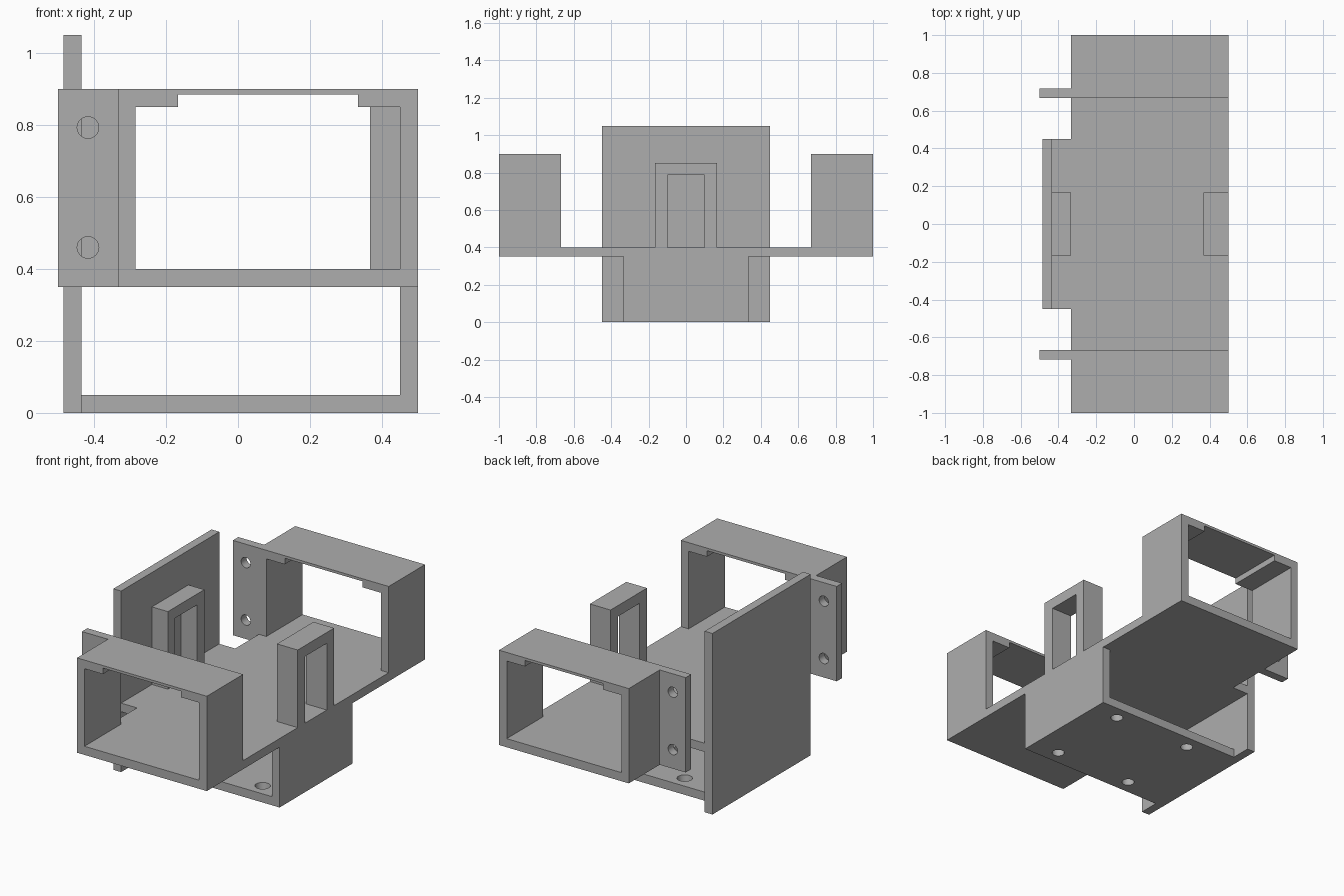
import bpy
import bmesh
from math import radians
from mathutils import Matrix, Vector

old = bpy.data.objects.get("Cube")
if old:
    bpy.data.objects.remove(old, do_unlink=True)

grey = bpy.data.materials.new("plain_grey")
grey.use_nodes = True
colour = (0.42, 0.42, 0.42, 1)
grey.diffuse_color = colour
grey.node_tree.nodes["Principled BSDF"].inputs["Base Color"].default_value = colour


def finish(name, bm):
    bmesh.ops.recalc_face_normals(bm, faces=bm.faces)
    mesh = bpy.data.meshes.new(name)
    bm.to_mesh(mesh)
    bm.free()
    mesh.materials.append(grey)
    obj = bpy.data.objects.new(name, mesh)
    bpy.context.collection.objects.link(obj)
    return obj


def prism(name, outline, axis, start, end):
    """Extrude a flat outline along an axis (0 = x, 1 = y, 2 = z)."""
    bm = bmesh.new()
    verts = []
    for p in outline:
        co = list(p)
        co.insert(axis, start)
        verts.append(bm.verts.new(co))
    face = bm.faces.new(verts)
    new = bmesh.ops.extrude_face_region(bm, geom=[face])["geom"]
    shift = Vector((0, 0, 0))
    shift[axis] = end - start
    moved = [g for g in new if isinstance(g, bmesh.types.BMVert)]
    bmesh.ops.translate(bm, verts=moved, vec=shift)
    return finish(name, bm)


def rect(a0, b0, a1, b1):
    return [(a0, b0), (a1, b0), (a1, b1), (a0, b1)]


def drill(obj, centres, r1, r2, depth, turn):
    """Cut round holes; r1 and r2 are the radii at the two ends of the drill."""
    bm = bmesh.new()
    for c in centres:
        bmesh.ops.create_cone(bm, cap_ends=True, segments=40, radius1=r1, radius2=r2,
                              depth=depth, matrix=Matrix.Translation(c) @ turn)
    cutter = finish("hole_cutter", bm)
    cutter.hide_render = True
    mod = obj.modifiers.new("holes", "BOOLEAN")
    mod.operation = "DIFFERENCE"
    mod.solver = "EXACT"
    mod.object = cutter
    bpy.ops.object.select_all(action="DESELECT")
    bpy.context.view_layer.objects.active = obj
    obj.select_set(True)
    bpy.ops.object.modifier_apply(modifier=mod.name)
    bpy.data.objects.remove(cutter, do_unlink=True)
    bpy.ops.object.shade_smooth_by_angle(angle=radians(30))


# Main dimensions
LEFT, RIGHT, PLATE = -0.333, 0.5, -0.435
FLOOR, DECK, TOP = 0.35, 0.4, 0.9
WALL = 0.05
INNER = 0.667

# Long deck with a wider tab reaching the side plate
prism("deck", [(RIGHT, -1), (RIGHT, 1), (LEFT, 1), (LEFT, 0.45), (PLATE, 0.45),
               (PLATE, -0.45), (LEFT, -0.45), (LEFT, -1)], 2, FLOOR, DECK)

# Tall side plate
prism("side_plate", rect(PLATE - WALL, -0.45, PLATE, 0.45), 0 + 2, 0, 1.05)

# Lower channel: base and one wall, with four tapered screw holes
channel = prism("lower_channel", [(PLATE, 0), (RIGHT, 0), (RIGHT, FLOOR), (RIGHT - WALL, FLOOR),
                                  (RIGHT - WALL, WALL), (PLATE, WALL)], 1, -0.333, 0.333)
drill(channel, [(x, y, WALL / 2) for x in (-0.167, 0.333) for y in (-0.25, 0.25)],
      0.031, 0.043, 0.08, Matrix.Identity(4))

# End frames with a raised recess under the roof, and drilled mounting flanges
frame = [(LEFT, DECK), (LEFT, TOP), (RIGHT, TOP), (RIGHT, DECK), (0.45, DECK),
         (0.45, 0.85), (0.333, 0.85), (0.333, 0.885), (-0.167, 0.885),
         (-0.167, 0.85), (-0.285, 0.85), (-0.285, DECK)]
for label, s in (("front", -1), ("back", 1)):
    prism(label + "_frame", frame, 1, s * INNER, s)
    flange = prism(label + "_flange", rect(-0.5, FLOOR, LEFT, TOP), 1,
                   s * INNER, s * (INNER + WALL))
    drill(flange, [(-0.417, s * (INNER + WALL / 2), z) for z in (0.46, 0.793)],
          0.03, 0.03, 0.2, Matrix.Rotation(radians(90), 4, "X"))

# Strap loops standing on the deck
loop = [(-0.167, DECK), (-0.167, 0.85), (0.167, 0.85), (0.167, DECK),
        (0.1, DECK), (0.1, 0.787), (-0.1, 0.787), (-0.1, DECK)]
prism("left_loop", loop, 0, 0.367, RIGHT)
prism("right_loop", loop, 0, PLATE, LEFT)
